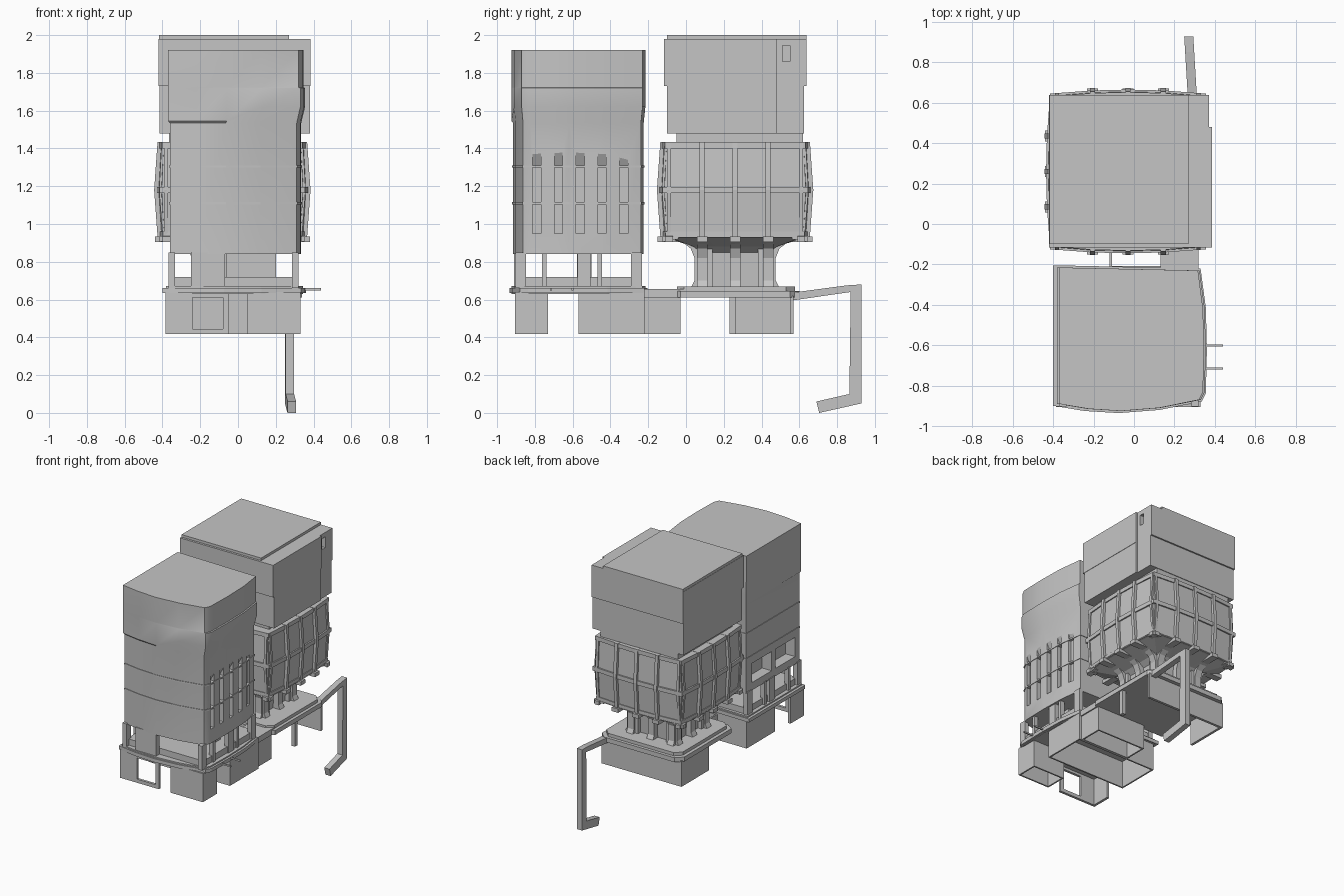
import bpy, bmesh
from math import pi
from mathutils import Vector, Matrix

if "Cube" in bpy.data.objects:
    bpy.data.objects.remove(bpy.data.objects["Cube"])

grey = bpy.data.materials.new("plain grey")
grey.use_nodes = True
grey.diffuse_color = (0.56, 0.56, 0.56, 1)
grey.node_tree.nodes["Principled BSDF"].inputs["Base Color"].default_value = (0.56, 0.56, 0.56, 1)


def finish(name, bm, smooth=False):
    bmesh.ops.recalc_face_normals(bm, faces=bm.faces)
    mesh = bpy.data.meshes.new(name)
    bm.to_mesh(mesh)
    bm.free()
    mesh.materials.append(grey)
    ob = bpy.data.objects.new(name, mesh)
    bpy.context.collection.objects.link(ob)
    if smooth:
        bpy.ops.object.select_all(action='DESELECT')
        ob.select_set(True)
        bpy.context.view_layer.objects.active = ob
        bpy.ops.object.shade_smooth_by_angle(angle=pi / 6)
    return ob


def add_loft(bm, rings):
    """Skin closed rings of points and cap both ends."""
    vs = [[bm.verts.new(p) for p in ring] for ring in rings]
    n = len(rings[0])
    for a, b in zip(vs, vs[1:]):
        for i in range(n):
            j = (i + 1) % n
            bm.faces.new((a[i], a[j], b[j], b[i]))
    bm.faces.new(vs[0][::-1])
    bm.faces.new(vs[-1])


def loft(name, rings, smooth=False):
    bm = bmesh.new()
    add_loft(bm, rings)
    return finish(name, bm, smooth)


def add_box(bm, x0, x1, y0, y1, z0, z1):
    add_loft(bm, [[(x0, y0, z), (x1, y0, z), (x1, y1, z), (x0, y1, z)] for z in (z0, z1)])


def box(name, *size):
    bm = bmesh.new()
    add_box(bm, *size)
    return finish(name, bm)


def skirt(name, x0, x1, y0, y1, z0, z1, t=.012):
    """Four thin walls, open below."""
    bm = bmesh.new()
    for x in (x0, x1 - t):
        add_box(bm, x, x + t, y0, y1, z0, z1)
    for y in (y0, y1 - t):
        add_box(bm, x0 + t, x1 - t, y, y + t, z0, z1)
    return finish(name, bm)


def cut(target, bm):
    cutter = finish(target.name + "_cutter", bm)
    cutter.hide_render = True
    cutter.hide_viewport = True
    mod = target.modifiers.new("cut", 'BOOLEAN')
    mod.object = cutter
    mod.solver = 'EXACT'


# Front tower: curved plan, slightly larger above the shelf
plan = [(-.37, -.215), (-.37, -.89), (-.22, -.915), (-.06, -.925), (.13, -.91),
        (.33, -.87), (.35, -.83), (.355, -.62), (.35, -.42), (.325, -.23)]


def outline(z, sx=1, sy=1, dx=0):
    return [(x * sx + dx, -.575 + (y + .575) * sy, z) for x, y in plan]


def lower(z, grow=1):
    return outline(z, .96 * grow, .975 * grow, -.006)


shelf = [(x, y, 1.545 if x < 0 and y < -.8 else 1.62) for x, y in plan]
tower = loft("front_tower", [lower(.84), lower(1.535), shelf, outline(1.72),
                             outline(1.723, .988, 1, -.0045), outline(1.92, .988, 1, -.0045)], True)

# Side slots and rear-corner windows
bm = bmesh.new()
slot = [(.30, .95), (.45, .95), (.45, 1.40), (.335, 1.38), (.30, 1.31)]
for i in range(5):
    y = -.79 + i * .115
    add_loft(bm, [[(x, y + s, z) for x, z in slot] for s in (-.022, .022)])
for y in (-.83, -.54):
    add_box(bm, -.5, -.28, y, y + .24, .90, 1.05)
cut(tower, bm)

for i, z in enumerate((1.11, 1.305)):
    loft(f"tower_band_{i + 1}", [lower(z - .006, 1.012), lower(z + .006, 1.012)])

# Open floor below the front tower
box("front_plinth", -.35, .31, -.87, -.24, .66, .72)
box("front_panel", -.25, -.07, -.91, -.87, .66, .85)
box("lift_core", -.06, .20, -.577, -.50, .66, .85)
for x in (-.353, .30):
    for y, w in ((-.875, .055), (-.75, .025), (-.54, .07), (-.457, .025), (-.262, .06)):
        box("open_floor_column", x - .015, x + .02, y - w / 2, y + w / 2, .66, .85)

# Front deck with rim and pair of side rods
loft("front_deck", [outline(.63, 1.0, 1.0, -.01), outline(.672, 1.0, 1.0, -.01)])
loft("front_deck_rim", [outline(.634, 1.05, 1.03, -.012), outline(.662, 1.05, 1.03, -.012)])
for y in (-.60, -.715):
    box("side_rod", .30, .44, y - .005, y + .005, .648, .660)

# Front base: thin entrance frame with side wall, and open-bottomed skirts
frame = box("entrance_frame", -.385, -.05, -.905, -.885, .417, .64)
bm = bmesh.new()
add_box(bm, -.24, -.08, -1, -.6, .445, .61)
cut(frame, bm)
box("entrance_side_wall", -.385, -.365, -.905, -.74, .417, .64)
skirt("front_right_block", .05, .33, -.905, -.73, .417, .64)
skirt("front_base", -.37, .33, -.57, -.22, .417, .64)
skirt("front_base_link", -.12, .31, -.22, -.03, .417, .62)

# Bridge and rear deck
box("bridge", .13, .32, -.30, 0, .61, .655)
deck = [(-.37, -.03), (-.32, -.07), (.29, -.07), (.34, -.03), (.34, .55), (.29, .60), (-.32, .60), (-.37, .55)]
loft("rear_deck", [[(x, y, z) for x, y in deck] for z in (.61, .645)])
loft("rear_deck_top", [[(x * .93, .26 + (y - .26) * .93, z) for x, y in deck] for z in (.64, .67)])

# Hollow rear base
box("rear_base_back", -.36, .33, .55, .57, .417, .62)
box("rear_base_side", -.36, -.34, .23, .57, .417, .62)
box("rear_base_leg", .30, .33, .23, .265, .417, .62)

# Bent drain arm behind the rear deck
arm = [(.55, .635), (.85, .675), (.928, .68), (.928, .05), (.705, 0), (.69, .06),
       (.865, .10), (.872, .64), (.56, .595)]
loft("bent_arm", [[(x - (y - .6) * .06, y, z) for y, z in arm] for x in (.268, .313)])

# Rear tower: bulging square body with ribs
CX, CY = -.03, .26


def quarter(k):
    return Matrix.Translation((CX, CY, 0)) @ Matrix.Rotation(k * pi / 2, 4, 'Z')


def bulged(z, h, bulge=.02):
    ring = []
    for k in range(4):
        for t in (-1, -.46, 0, .46):
            ring.append(quarter(k) @ Vector((h + bulge * (1 - t * t), t * h, z)))
    return ring


loft("rear_tower_body", [bulged(.93, .36), bulged(1.18, .375), bulged(1.43, .362)])
loft("rear_funnel", [bulged(.67, .17, 0), bulged(.85, .18, 0), bulged(.88, .22, 0), bulged(.935, .37)])
for z, h in ((.945, .368), (1.18, .385), (1.417, .372)):
    loft("body_band", [bulged(z - .016, h), bulged(z + .016, h)])


def fin(name, profile, k, t, w):
    m = quarter(k)
    loft(name, [[m @ Vector((r, t + s, z)) for r, z in profile] for s in (-w / 2, w / 2)])


rib = [(.33, .92), (.395, .92), (.414, 1.18), (.396, 1.435), (.33, 1.435)]
edge_rib = [(.33, .93), (.368, .93), (.388, 1.18), (.374, 1.43), (.33, 1.43)]
flare = [(.12, .66), (.235, .66), (.215, .70), (.215, .82), (.235, .87), (.28, .905),
         (.41, .905), (.41, .935), (.12, .935)]
for k in range(4):
    for t in (-.175, 0, .175):
        fin("body_rib", rib, k, t, .026)
        fin("flared_column", flare, k, t, .055)
    for t in (-.35, .35):
        fin("corner_rib", edge_rib, k, t, .02)
        fin("corner_bracket", [(.30, .94), (.385, .935), (.385, .905), (.30, .92)], k, t, .04)

# Rear tower neck and upper volume
box("rear_neck", -.365, .305, -.05, .62, 1.42, 1.49)
box("upper_lower_half", -.415, .37, -.10, .625, 1.48, 1.73)
box("upper_side_bay", .30, .382, -.10, .48, 1.48, 1.73)
upper = box("upper_top_half", -.42, .37, -.117, .637, 1.73, 1.98)
bm = bmesh.new()
add_box(bm, .34, .45, .51, .55, 1.86, 1.945)
cut(upper, bm)
box("upper_top_bay", .30, .385, -.117, .48, 1.73, 1.98)
box("roof_slab", -.418, .27, -.10, .637, 1.975, 2.0)
